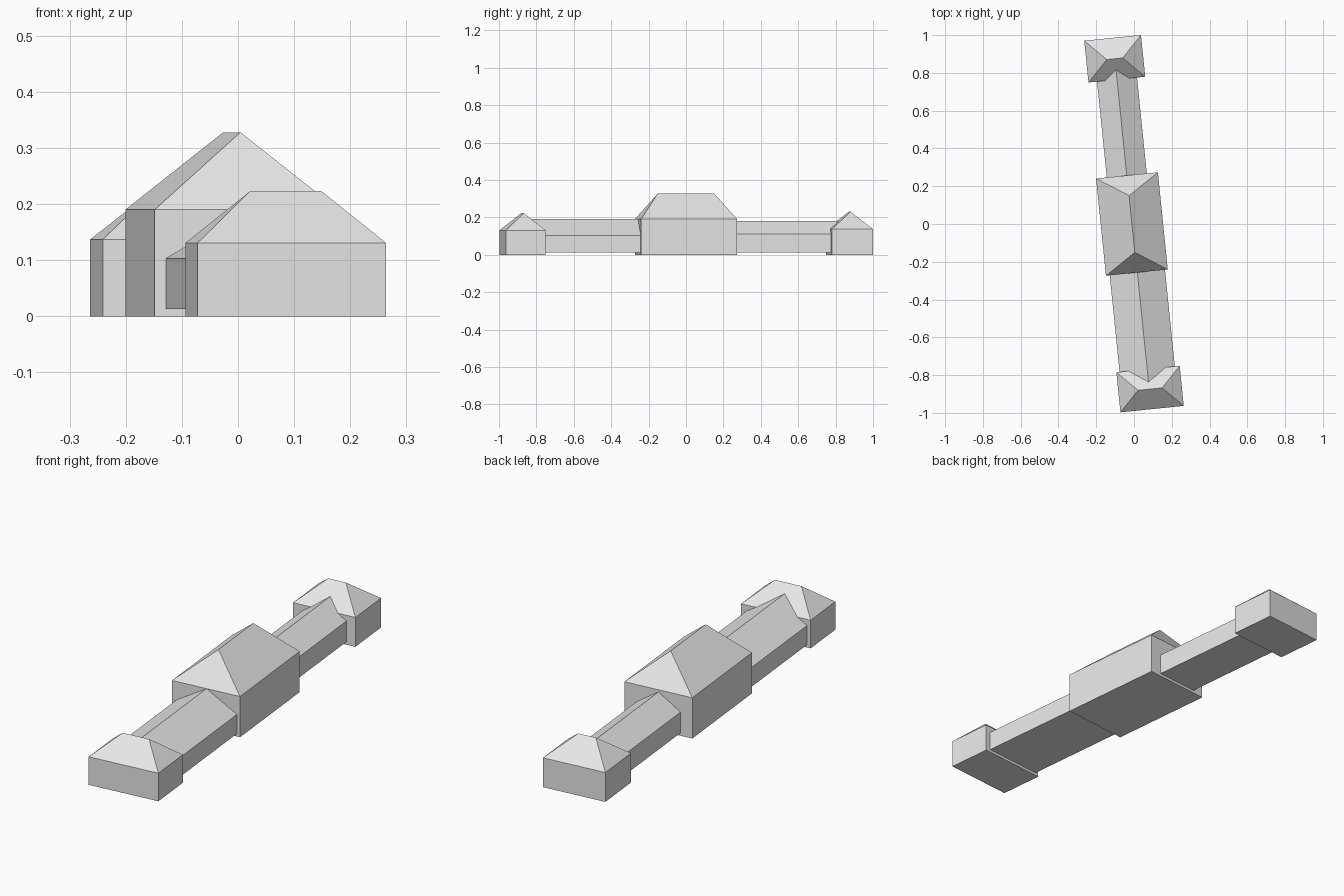
import bpy
from math import radians
from mathutils import Matrix

cube = bpy.data.objects.get("Cube")
if cube:
    bpy.data.objects.remove(cube, do_unlink=True)

# Single plain grey finish
GREY = (0.8, 0.8, 0.8, 1.0)
grey = bpy.data.materials.new("light_grey")
grey.use_nodes = True
grey.diffuse_color = GREY
grey.node_tree.nodes["Principled BSDF"].inputs["Base Color"].default_value = GREY

TILT = 5.8  # the whole row is turned slightly off the depth axis


def roofed_block(name, centre, width, depth, base, eave, top, ridge, along_x=False):
    """Rectangular walls under a ridged roof; a ridge as long as the block gives gables."""
    # Local u runs along the ridge, v across it
    hu, hv = (width / 2, depth / 2) if along_x else (depth / 2, width / 2)
    corners = [(-hu, -hv), (hu, -hv), (hu, hv), (-hu, hv)]
    verts = [(u, v, z) for z in (base, eave) for u, v in corners]
    verts += [(-ridge / 2, 0, top), (ridge / 2, 0, top)]
    faces = [(3, 2, 1, 0)]
    faces += [(i, (i + 1) % 4, (i + 1) % 4 + 4, i + 4) for i in range(4)]
    faces += [(4, 5, 9, 8), (6, 7, 8, 9), (5, 6, 9), (7, 4, 8)]
    mesh = bpy.data.meshes.new(name)
    mesh.from_pydata(verts, [], faces)
    turn = TILT if along_x else TILT + 90
    mesh.transform(Matrix.Translation((*centre, 0)) @ Matrix.Rotation(radians(turn), 4, "Z"))
    mesh.materials.append(grey)
    obj = bpy.data.objects.new(name, mesh)
    bpy.context.collection.objects.link(obj)
    return obj


# Main hall with a hipped roof
roofed_block("main_hall", (-0.011, 0), 0.329, 0.517, 0, 0.19, 0.328, 0.302)

# End pavilions with hipped roofs, ridges across the row
roofed_block("front_pavilion", (0.085, -0.874), 0.337, 0.213, 0, 0.131, 0.223, 0.128, True)
roofed_block("back_pavilion", (-0.102, 0.875), 0.302, 0.222, 0, 0.137, 0.23, 0.085, True)

# Gabled connecting wings, slightly raised and running into their neighbours
roofed_block("front_wing", (0.047, -0.545), 0.294, 0.59, 0.013, 0.103, 0.19, 0.59)
roofed_block("back_wing", (-0.066, 0.53), 0.213, 0.60, 0.013, 0.11, 0.18, 0.60)
